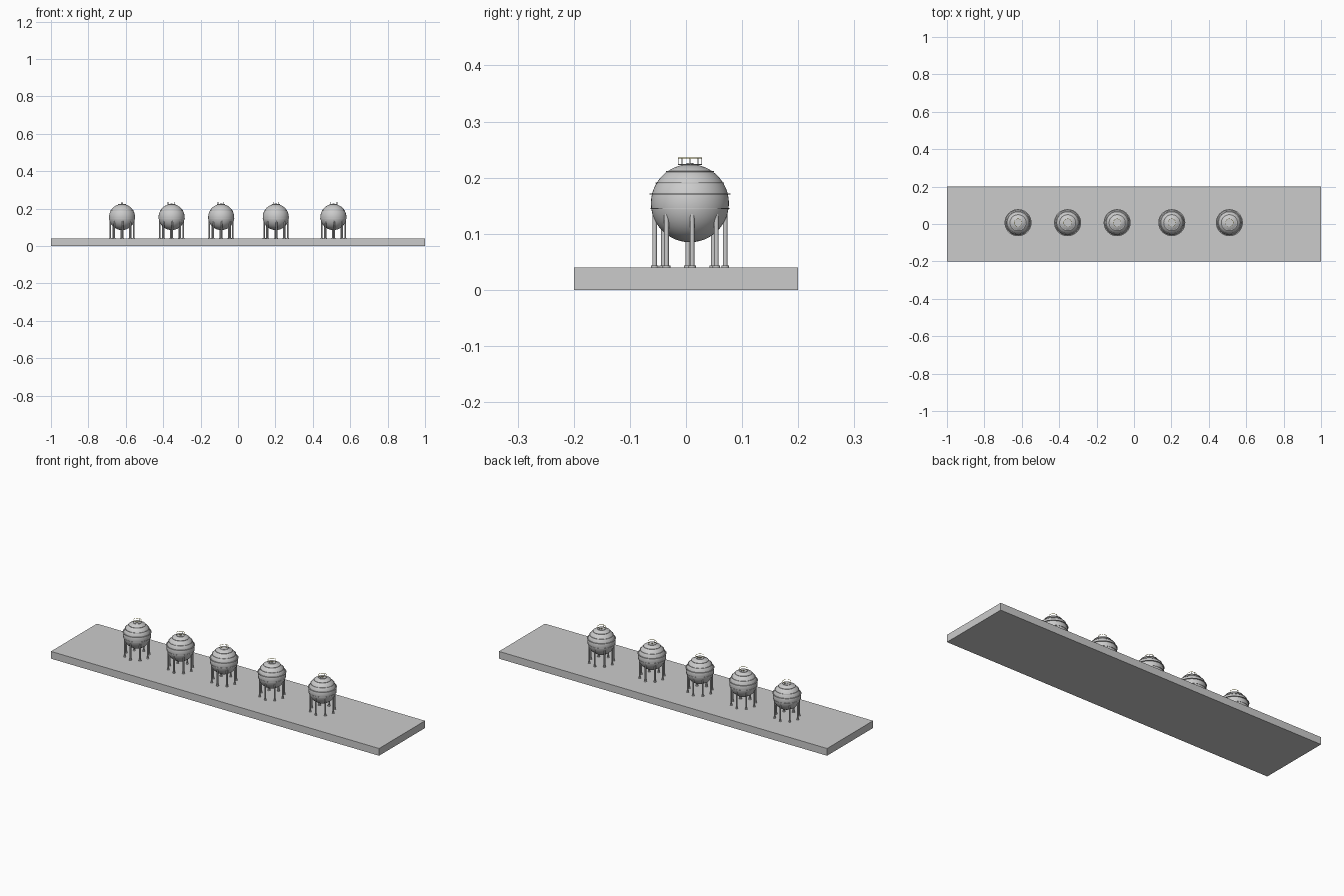
import bpy, bmesh
from math import sin, cos, pi, sqrt, radians
from mathutils import Matrix, Vector

if "Cube" in bpy.data.objects:
    bpy.data.objects.remove(bpy.data.objects["Cube"])

TANK_X = (-0.62, -0.355, -0.09, 0.202, 0.51)
TANK_Y = 0.007
CZ, R = 0.1545, 0.0695      # sphere centre height and radius
TURN = radians(3.5)         # slight twist of the leg circle


def finish(name, bm, smooth=True, color=None):
    """Make one mesh and place it at every tank position."""
    bmesh.ops.recalc_face_normals(bm, faces=bm.faces)
    mesh = bpy.data.meshes.new(name)
    bm.to_mesh(mesh)
    bm.free()
    if color:
        mat = bpy.data.materials.new(name + "_paint")
        mat.diffuse_color = color
        mat.use_nodes = True
        mat.node_tree.nodes["Principled BSDF"].inputs["Base Color"].default_value = mat.diffuse_color
        mesh.materials.append(mat)
    for i, x in enumerate(TANK_X):
        ob = bpy.data.objects.new(f"{name}_{i + 1}", mesh)
        ob.location = (x, TANK_Y, 0)
        bpy.context.collection.objects.link(ob)
    if smooth:
        bpy.ops.object.select_all(action='DESELECT')
        ob.select_set(True)
        bpy.context.view_layer.objects.active = ob
        bpy.ops.object.shade_smooth_by_angle(angle=radians(35))


def cylinder(bm, x, y, z0, z1, r, seg=12):
    bmesh.ops.create_cone(bm, cap_ends=True, segments=seg, radius1=r, radius2=r, depth=z1 - z0,
                          matrix=Matrix.Translation((x, y, (z0 + z1) / 2)))


def ring(bm, r_in, r_out, z, h, seg=48):
    """Flat ring with a rectangular section."""
    section = ((r_in, z - h / 2), (r_out, z - h / 2), (r_out, z + h / 2), (r_in, z + h / 2))
    loops = [[bm.verts.new((r * cos(2 * pi * i / seg), r * sin(2 * pi * i / seg), zz))
              for r, zz in section] for i in range(seg)]
    for i in range(seg):
        a, b = loops[i], loops[(i + 1) % seg]
        for k in range(4):
            bm.faces.new((a[k], b[k], b[(k + 1) % 4], a[(k + 1) % 4]))


def circle_points(r, n, turn=0.0):
    return [(r * cos(2 * pi * i / n + turn), r * sin(2 * pi * i / n + turn)) for i in range(n)]


# Ground slab
bpy.ops.mesh.primitive_cube_add(size=1, location=(0, 0, 0.02))
slab = bpy.context.object
slab.name = "ground_slab"
slab.scale = (2, 0.4, 0.04)

# Spherical tank
bm = bmesh.new()
bmesh.ops.create_uvsphere(bm, u_segments=48, v_segments=24, radius=R,
                          matrix=Matrix.Translation((0, 0, CZ)))
finish("tank_sphere", bm)

# Horizontal bands, the widest one being the walkway
bm = bmesh.new()
for z, r_out in ((0.145, 0.0705), (0.171, 0.0722), (0.191, 0.061), (0.211, 0.043)):
    r_ball = sqrt(R * R - (z - CZ) ** 2)
    ring(bm, r_ball - 0.002, r_out, z, 0.0018)
finish("tank_bands", bm)

# Support legs with foot pads
bm = bmesh.new()
for x, y in circle_points(0.063, 8, TURN):
    cylinder(bm, x, y, 0.04, 0.135, 0.0041)
    cylinder(bm, x, y, 0.04, 0.0435, 0.0068)
finish("support_legs", bm)

# Top platform
bm = bmesh.new()
cylinder(bm, 0, 0, 0.2225, 0.2245, 0.0215, 32)
cylinder(bm, 0, 0, 0.2245, 0.2262, 0.006, 16)
finish("top_platform", bm)

# Railing posts
bm = bmesh.new()
for x, y in circle_points(0.0208, 8, TURN):
    cylinder(bm, x, y, 0.224, 0.235, 0.0005, 6)
finish("railing_posts", bm)

# Yellow handrail
bm = bmesh.new()
ring(bm, 0.0202, 0.0215, 0.235, 0.0012, 32)
finish("handrail", bm, color=(0.75, 0.65, 0.1, 1))
